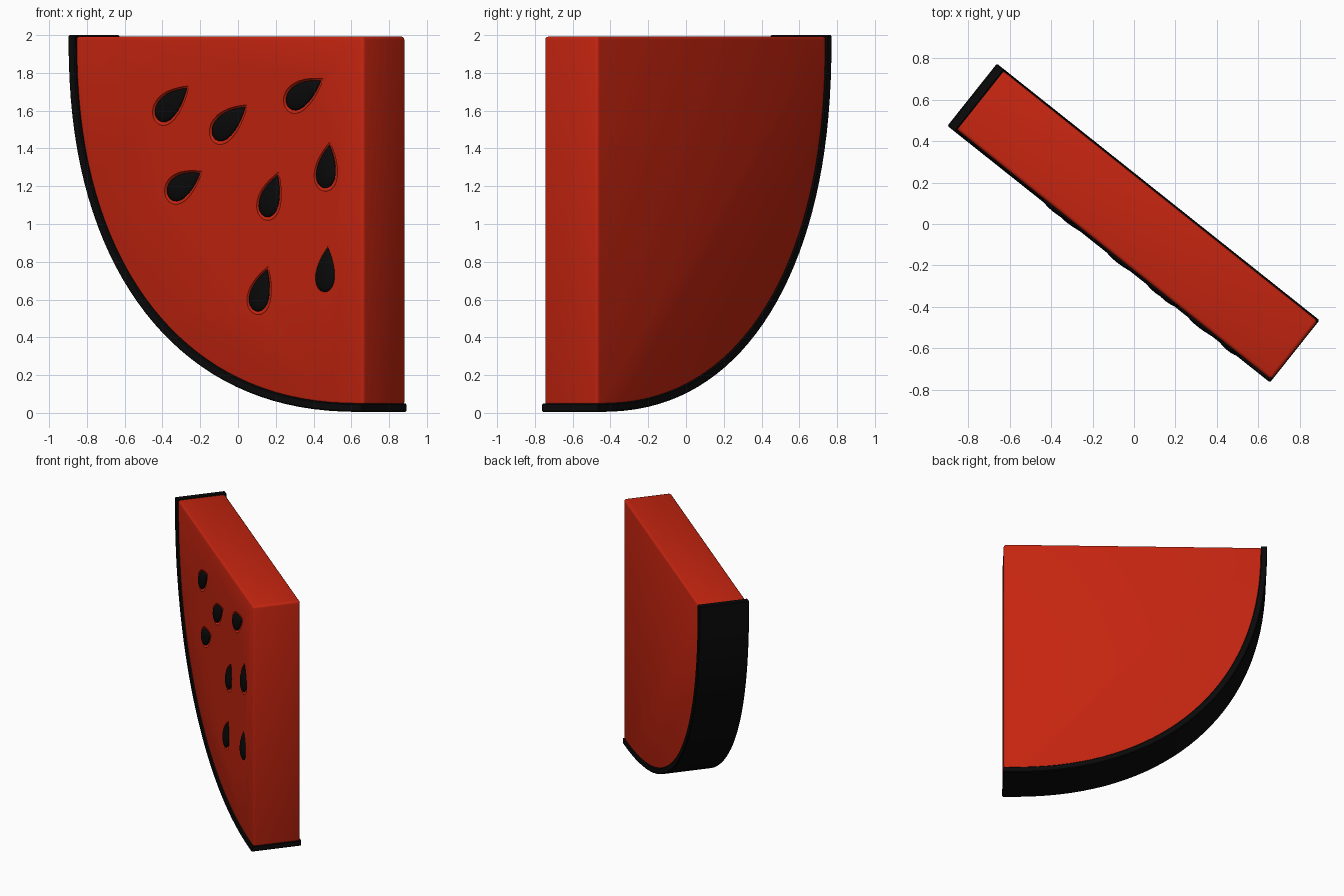
import bpy, bmesh, math
from mathutils import Matrix, Vector

if "Cube" in bpy.data.objects:
    bpy.data.objects.remove(bpy.data.objects["Cube"], do_unlink=True)

TURN = math.radians(-38.5)
POWER = 2.28           # rind curve is a little squarer than a circle
CORNER = 0.987         # local x of the slice's straight upright edge
FRONT, BACK = -0.176, 0.186


def material(name, colour):
    m = bpy.data.materials.new(name)
    m.use_nodes = True
    m.diffuse_color = (*colour, 1)
    bsdf = m.node_tree.nodes["Principled BSDF"]
    bsdf.inputs["Base Color"].default_value = (*colour, 1)
    bsdf.inputs["Roughness"].default_value = 0.8
    return m


red = material("flesh red", (0.56, 0.018, 0.005))
black = material("rind black", (0.003, 0.003, 0.003))


def add_object(name, bm, mat):
    bmesh.ops.recalc_face_normals(bm, faces=bm.faces[:])
    me = bpy.data.meshes.new(name)
    bm.to_mesh(me)
    bm.free()
    me.materials.append(mat)
    ob = bpy.data.objects.new(name, me)
    ob.rotation_euler.z = TURN
    bpy.context.collection.objects.link(ob)
    return ob


def smooth(ob, degrees):
    bpy.ops.object.select_all(action="DESELECT")
    ob.select_set(True)
    bpy.context.view_layer.objects.active = ob
    bpy.ops.object.shade_smooth_by_angle(angle=math.radians(degrees))


def apply_modifiers(ob):
    graph = bpy.context.evaluated_depsgraph_get()
    me = bpy.data.meshes.new_from_object(ob.evaluated_get(graph))
    ob.modifiers.clear()
    ob.data = me


def arc(cx, width, top, height, steps=36):
    """Quarter curve from the upper left to the bottom right."""
    pts = []
    for i in range(steps + 1):
        a = math.pi / 2 * i / steps
        c, s = max(math.cos(a), 0), math.sin(a)
        pts.append((cx - width * c ** (2 / POWER), top - height * s ** (2 / POWER)))
    return pts


def extrude_profile(pts, y0, y1):
    bm = bmesh.new()
    face = bm.faces.new([bm.verts.new((x, y0, z)) for x, z in pts])
    out = bmesh.ops.extrude_face_region(bm, geom=[face])
    moved = [v for v in out["geom"] if isinstance(v, bmesh.types.BMVert)]
    bmesh.ops.translate(bm, verts=moved, vec=(0, y1 - y0, 0))
    return bm


def bevel(ob, width, segments):
    mod = ob.modifiers.new("soft edges", "BEVEL")
    mod.width, mod.segments = width, segments
    mod.limit_method, mod.angle_limit = "ANGLE", math.radians(40)


# Rind: a curved strip slightly wider than the flesh
outer = arc(0.99, 1.99, 2.0, 1.995)
inner = arc(0.99, 1.942, 2.0, 1.95)
rind = add_object("rind", extrude_profile(outer + inner[::-1], -0.19, 0.194), black)
bevel(rind, 0.006, 1)
apply_modifiers(rind)
smooth(rind, 30)

# Flesh: the quarter slice with softened edges
profile = arc(CORNER, 1.95, 1.993, 1.953) + [(CORNER, 1.993)]
flesh = add_object("flesh", extrude_profile(profile, FRONT, BACK), red)
bevel(flesh, 0.018, 3)

# Seeds: blunt end and pointed tip of each, as x and z across the front
SEEDS = [
    ((-0.43, 1.56), (-0.27, 1.72)), ((-0.13, 1.46), (0.04, 1.62)),
    ((0.26, 1.63), (0.44, 1.76)), ((-0.37, 1.15), (-0.20, 1.27)),
    ((0.14, 1.04), (0.21, 1.26)), ((0.455, 1.19), (0.485, 1.42)),
    ((0.09, 0.54), (0.155, 0.76)), ((0.455, 0.64), (0.475, 0.88)),
]


def to_local(p):
    """Point on the turned front face, from its place seen from the front."""
    x = (p[0] + FRONT * math.sin(TURN)) / math.cos(TURN)
    return Vector((x, FRONT, p[1]))


def add_teardrop(bm, blunt, tip, width, depth, grow=1.0):
    a, b = to_local(blunt), to_local(tip)
    axis = b - a
    half = axis.length / 2 * grow
    axis.normalize()
    out = Vector((0, -1, 0))
    side = axis.cross(out)
    verts = bmesh.ops.create_uvsphere(bm, u_segments=20, v_segments=12, radius=1)["verts"]
    for v in verts:
        taper = math.sqrt(max(1 - v.co.z, 0)) * 0.95
        v.co = ((a + b) / 2 + axis * (v.co.z * half)
                + side * (v.co.x * taper * width) + out * (v.co.y * taper * depth))


# Shallow sockets cut into the front of the flesh
bm = bmesh.new()
for blunt, tip in SEEDS:
    add_teardrop(bm, blunt, tip, 0.076, 0.035, 1.14)
cutter = add_object("socket_cutter", bm, red)
cutter.hide_render = True
cut = flesh.modifiers.new("sockets", "BOOLEAN")
cut.operation, cut.object, cut.solver = "DIFFERENCE", cutter, "EXACT"
bpy.context.view_layer.update()
apply_modifiers(flesh)
bpy.data.objects.remove(cutter, do_unlink=True)
smooth(flesh, 35)

# Seeds resting in the sockets
for i, (blunt, tip) in enumerate(SEEDS):
    bm = bmesh.new()
    add_teardrop(bm, blunt, tip, 0.062, 0.02)
    smooth(add_object(f"seed_{i + 1}", bm, black), 60)
